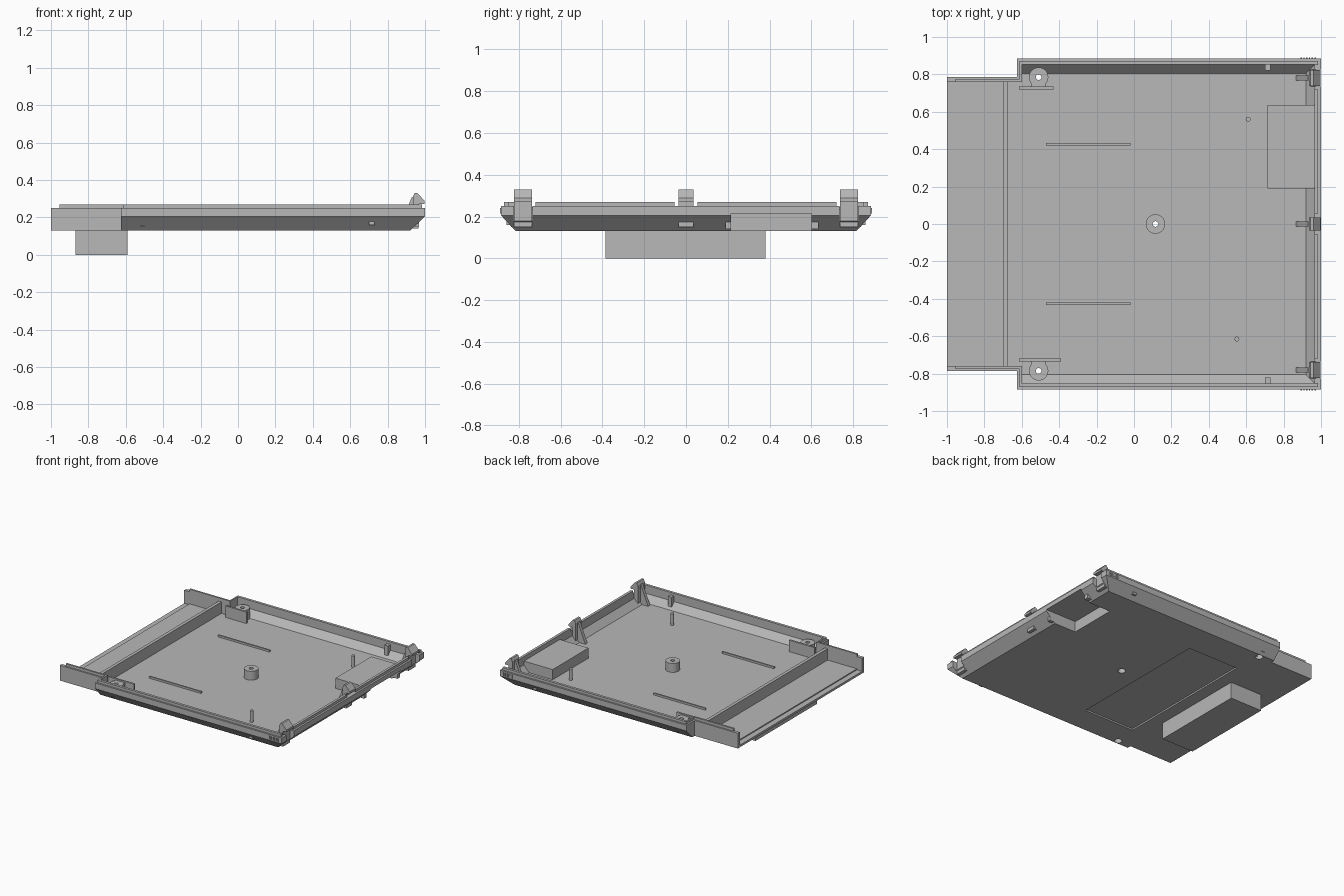
import bpy, bmesh, math

if "Cube" in bpy.data.objects:
    bpy.data.objects.remove(bpy.data.objects["Cube"])

grey = bpy.data.materials.new("plastic_grey")
grey.diffuse_color = (0.48, 0.48, 0.48, 1)
grey.use_nodes = True
grey.node_tree.nodes["Principled BSDF"].inputs["Base Color"].default_value = grey.diffuse_color


def finish(name, bm):
    bmesh.ops.recalc_face_normals(bm, faces=bm.faces)
    mesh = bpy.data.meshes.new(name)
    bm.to_mesh(mesh)
    bm.free()
    mesh.materials.append(grey)
    ob = bpy.data.objects.new(name, mesh)
    bpy.context.collection.objects.link(ob)
    return ob


def box(name, x0, x1, y0, y1, z0, z1):
    bm = bmesh.new()
    bmesh.ops.create_cube(bm, size=1)
    for v in bm.verts:
        v.co = ((x0 + x1) / 2 + v.co.x * (x1 - x0),
                (y0 + y1) / 2 + v.co.y * (y1 - y0),
                (z0 + z1) / 2 + v.co.z * (z1 - z0))
    return finish(name, bm)


def cylinder(name, x, y, r, z0, z1, sides=32):
    bm = bmesh.new()
    bmesh.ops.create_cone(bm, cap_ends=True, segments=sides, radius1=r, radius2=r, depth=z1 - z0)
    bmesh.ops.translate(bm, vec=(x, y, (z0 + z1) / 2), verts=bm.verts)
    ob = finish(name, bm)
    for p in ob.data.polygons:
        p.use_smooth = abs(p.normal.z) < 0.5
    for e in ob.data.edges:
        a, b = (ob.data.vertices[i].co.z for i in e.vertices)
        e.use_edge_sharp = abs(a - b) < 1e-5
    return ob


def prism(name, profile, y0, y1):
    """Extrude an x-z outline along y."""
    bm = bmesh.new()
    a = [bm.verts.new((x, y0, z)) for x, z in profile]
    b = [bm.verts.new((x, y1, z)) for x, z in profile]
    bm.faces.new(a)
    bm.faces.new(b[::-1])
    for i in range(len(a)):
        j = (i + 1) % len(a)
        bm.faces.new((a[i], a[j], b[j], b[i]))
    return finish(name, bm)


def cut(target, cutter):
    m = target.modifiers.new("cut", 'BOOLEAN')
    m.operation, m.solver, m.object = 'DIFFERENCE', 'EXACT', cutter
    bpy.context.view_layer.objects.active = target
    bpy.ops.object.modifier_apply(modifier=m.name)
    bpy.data.objects.remove(cutter, do_unlink=True)


BOT, FLOOR, RIM, LIP = 0.13, 0.155, 0.25, 0.27

# Main tray: rings from the outside bottom, over the lip, down to the floor (x0, x1, half y, z)
rings = [(-0.625, 0.92, 0.815, BOT), (-0.625, 1.0, 0.885, 0.205), (-0.625, 1.0, 0.885, RIM),
         (-0.612, 0.985, 0.872, RIM), (-0.612, 0.985, 0.872, LIP), (-0.6, 0.965, 0.852, LIP),
         (-0.6, 0.965, 0.852, 0.205), (-0.6, 0.92, 0.805, FLOOR)]
bm = bmesh.new()
loops = [[bm.verts.new(p) for p in ((a, -h, z), (b, -h, z), (b, h, z), (a, h, z))]
         for a, b, h, z in rings]
for lo, hi in zip(loops, loops[1:]):
    for i in range(4):
        j = (i + 1) % 4
        bm.faces.new((lo[i], lo[j], hi[j], hi[i]))
bm.faces.new(loops[0][::-1])
bm.faces.new(loops[-1])
tray = finish("tray", bm)

# Openings in the tray: rear passage, lip gaps at the clips, underside label recess
cut(tray, box("cutter", -0.7, -0.59, -0.762, 0.762, FLOOR, 0.4))
cut(tray, box("cutter", 0.93, 1.1, -0.055, 0.055, RIM, 0.4))
for s in (-1, 1):
    cut(tray, box("cutter", 0.93, 1.1, min(s * .72, s * .85), max(s * .72, s * .85), RIM, 0.4))
    cut(tray, box("cutter", 0.93, 1.1, s * .78 - .045, s * .78 + .045, 0.18, 0.4))
cut(tray, box("cutter", -0.49, -0.05, -0.6, 0.56, 0.1, BOT + 0.012))

# Finger pocket opening in the edge, with its raised housing inside the tray
cut(tray, box("cutter", 0.73, 1.1, 0.215, 0.6, 0.1, 0.215))
housing = box("pocket_housing", 0.715, 0.966, 0.19, 0.635, 0.14, 0.235)
cut(housing, box("cutter", 0.73, 1.1, 0.215, 0.6, 0.1, 0.215))

# Screw bosses with counterbored holes
for name, x, y, top in (("centre_boss", 0.115, 0, 0.225),
                        ("left_boss", -0.51, -0.785, 0.235),
                        ("right_boss", -0.51, 0.785, 0.235)):
    cut(tray, cylinder("cutter", x, y, 0.028, 0.1, 0.2))
    boss = cylinder(name, x, y, 0.052, 0.15, top)
    cut(boss, cylinder("cutter", x, y, 0.028, 0.1, top - 0.02))
    cut(boss, cylinder("cutter", x, y, 0.015, 0.1, 0.4))

# Narrow rear extension, open at its end
box("rear_floor", -0.955, -0.625, -0.785, 0.785, BOT, FLOOR)
box("rear_floor_edge", -1.0, -0.955, -0.785, 0.785, BOT, FLOOR - 0.008)
box("divider_wall", -0.70, -0.675, -0.762, 0.762, FLOOR - 0.005, 0.245)
box("underside_block", -0.87, -0.59, -0.385, 0.38, 0, BOT + 0.005)

for s, side in ((-1, "front"), (1, "back")):
    def sbox(name, x0, x1, a, b, z0, z1):
        return box(side + name, x0, x1, min(s * a, s * b), max(s * a, s * b), z0, z1)
    # Rear extension side walls
    sbox("_rear_wall", -1.0, -0.6, 0.76, 0.785, BOT + 0.001, RIM)
    sbox("_rear_lip", -0.955, -0.6, 0.76, 0.774, RIM - 0.01, LIP)
    # Bracket beside each screw boss
    sbox("_boss_bracket", -0.615, -0.43 if s > 0 else -0.39, 0.72, 0.735, 0.15, 0.245)
    sbox("_boss_web", -0.55, -0.47, 0.73, 0.76, 0.15, 0.235)
    # Floor rib and wall stiffener
    sbox("_floor_rib", -0.47, -0.02, 0.42, 0.432, 0.15, FLOOR + 0.015)
    sbox("_stiffener", 0.70, 0.73, 0.822, 0.86, 0.16, 0.25)
    # Fine grip ridges on the outside
    for i in range(6):
        x = 0.89 + i * 0.015
        sbox("_grip_ridge", x, x + 0.007, 0.88, 0.89, 0.215, 0.24)

# Locating pins
cylinder("pin_back", 0.61, 0.56, 0.013, 0.15, 0.245, 16)
cylinder("pin_front", 0.55, -0.615, 0.013, 0.15, 0.245, 16)

# Snap clips with hooked heads and triangular braces
hook = [(0.935, 0.15), (0.967, 0.15), (0.967, 0.272), (0.997, 0.272),
        (0.997, 0.288), (0.96, 0.33), (0.945, 0.33), (0.935, 0.31)]
brace = [(0.865, 0.15), (0.94, 0.15), (0.94, 0.31), (0.93, 0.31)]
for y, half in ((-0.78, 0.043), (0, 0.035), (0.78, 0.043)):
    prism("snap_clip", hook, y - half, y + half)
    prism("clip_brace", brace, y - 0.013, y + 0.013)
